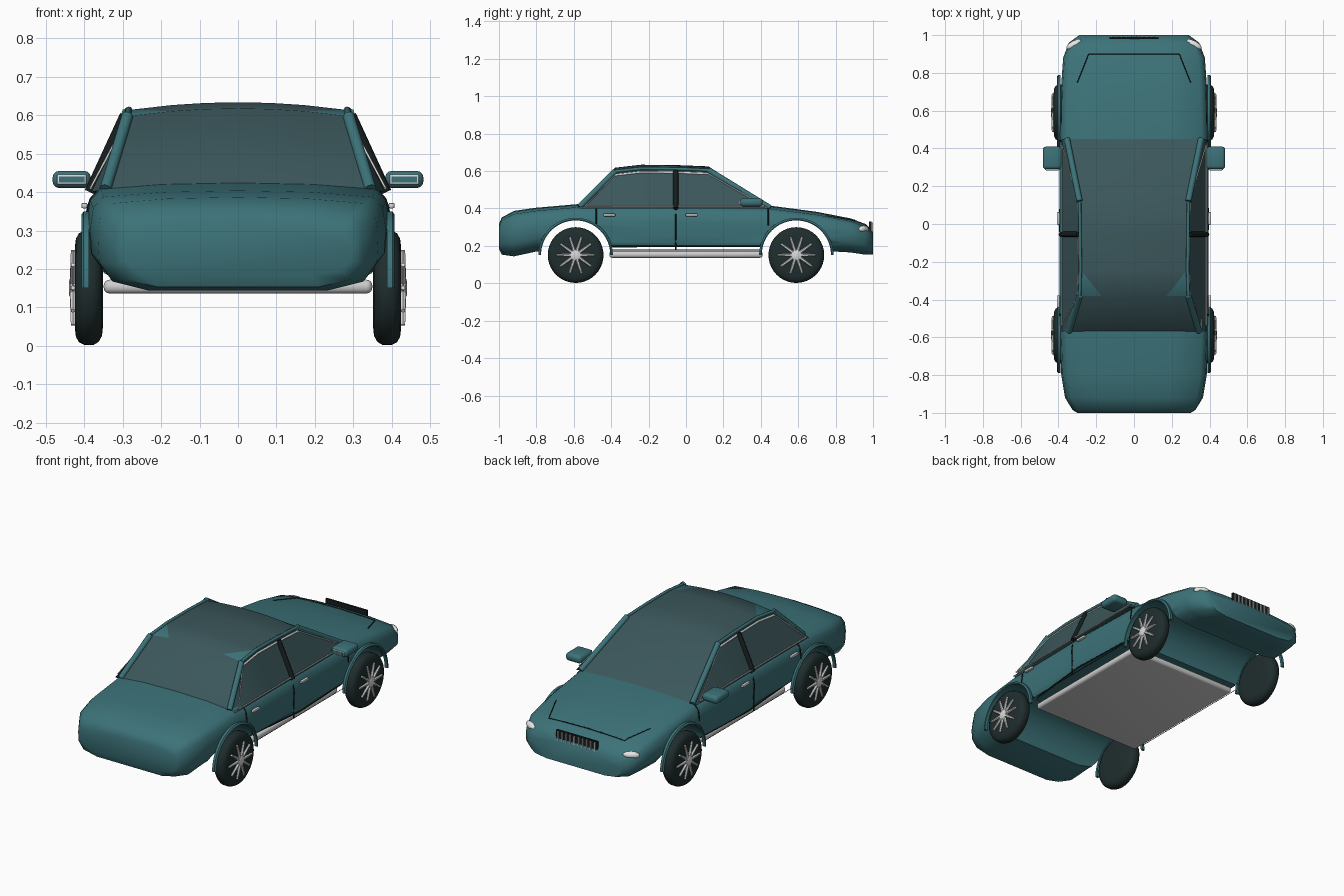
import bpy, bmesh, math
from mathutils import Vector, Matrix
from mathutils.bvhtree import BVHTree

if "Cube" in bpy.data.objects:
    bpy.data.objects.remove(bpy.data.objects["Cube"])


def material(name, r, g, b):
    m = bpy.data.materials.new(name)
    m.use_nodes = True
    m.diffuse_color = (r, g, b, 1)
    m.node_tree.nodes["Principled BSDF"].inputs["Base Color"].default_value = (r, g, b, 1)
    return m


TEAL = material("teal paint", 0.045, 0.17, 0.19)
GLASS = material("tinted glass", 0.044, 0.095, 0.105)
BLACK = material("black trim", 0.008, 0.012, 0.012)
RUBBER = material("tyre rubber", 0.014, 0.026, 0.026)
CHROME = material("chrome", 0.7, 0.7, 0.7)
FLOOR = material("underbody grey", 0.62, 0.62, 0.62)
LAMP = material("lamp white", 0.85, 0.85, 0.85)


def select(ob):
    bpy.ops.object.select_all(action='DESELECT')
    ob.select_set(True)
    bpy.context.view_layer.objects.active = ob


def finish(name, bm, mat, angle=35):
    bmesh.ops.recalc_face_normals(bm, faces=bm.faces)
    me = bpy.data.meshes.new(name)
    bm.to_mesh(me)
    bm.free()
    ob = bpy.data.objects.new(name, me)
    bpy.context.collection.objects.link(ob)
    me.materials.append(mat)
    select(ob)
    if angle:
        bpy.ops.object.shade_smooth_by_angle(angle=math.radians(angle))
    return ob


def grid(bm, rows, closed=False):
    """Skin a list of equal-length point rows."""
    vs = [[bm.verts.new(p) for p in row] for row in rows]
    n = len(rows[0])
    for a, b in zip(vs, vs[1:]):
        for i in range(n if closed else n - 1):
            j = (i + 1) % n
            bm.faces.new((a[i], a[j], b[j], b[i]))
    return vs


def box(name, centre, size, mat, bevel=0.0, segments=2):
    bm = bmesh.new()
    bmesh.ops.create_cube(bm, size=1, matrix=Matrix.Translation(centre) @ Matrix.Diagonal((*size, 1)))
    if bevel:
        bmesh.ops.bevel(bm, geom=bm.edges[:], offset=bevel, segments=segments, affect='EDGES', profile=0.5)
    return finish(name, bm, mat)


def tube(name, points, radius, mat):
    cu = bpy.data.curves.new(name, 'CURVE')
    cu.dimensions = '3D'
    cu.bevel_depth = radius
    cu.bevel_resolution = 2
    cu.use_fill_caps = True
    sp = cu.splines.new('POLY')
    sp.points.add(len(points) - 1)
    for p, co in zip(sp.points, points):
        p.co = (*co, 1)
    ob = bpy.data.objects.new(name, cu)
    bpy.context.collection.objects.link(ob)
    cu.materials.append(mat)
    select(ob)
    bpy.ops.object.convert(target='MESH')


def lathe_x(bm, profile, centre, steps=40):
    """Revolve (x, radius) pairs around the x axis."""
    rows = []
    for x, r in profile:
        rows.append([(centre[0] + x, centre[1] + r * math.cos(t), centre[2] + r * math.sin(t))
                     for t in (math.tau * k / steps for k in range(steps))])
    vs = grid(bm, rows, closed=True)
    bm.faces.new(vs[0])
    bm.faces.new(vs[-1])


# Lower body: sections lofted along the length
AXLE, HUB_Z, TYRE_R = 0.59, 0.151, 0.149
STATIONS = [  # y, half width, bottom, top
    (-1.0, .30, .185, .305), (-.985, .325, .153, .34), (-.92, .365, .144, .375),
    (-.8, .385, .17, .392), (-.57, .393, .19, .412), (0, .395, .195, .415),
    (.45, .393, .195, .403), (.7, .388, .175, .37), (.88, .375, .165, .335),
    (.96, .345, .153, .305), (1.0, .29, .155, .265)]


def section(y, w, zb, zt):
    h = zt - zb
    tuck = 0.3 * min(1, max(0, abs(y) - .4) / .4)
    half = [(w * (1 - tuck * 1.2), zb), (w * (1 - tuck * .35), zb + .1 * h), (w * .99, zb + .32 * h),
            (w, zb + .6 * h), (w * .98, zt - .15 * h), (w * .91, zt - .02 * h), (w * .5, zt + .008)]
    return ([(x, y, z) for x, z in half] + [(0, y, zt + .012)]
            + [(-x, y, z) for x, z in reversed(half)])


bm = bmesh.new()
ends = grid(bm, [section(*s) for s in STATIONS], closed=True)
bm.faces.new(ends[0])
bm.faces.new(ends[-1])
body = finish("lower_body", bm, TEAL, 0)
for y in (-AXLE, AXLE):
    bm = bmesh.new()
    lathe_x(bm, [(-.6, .187), (.6, .187)], (0, y, HUB_Z), 48)
    cutter = finish("arch_cutter", bm, TEAL, 0)
    cutter.hide_render = True
    mod = body.modifiers.new("wheel_arch", 'BOOLEAN')
    mod.object = cutter
    mod.operation = 'DIFFERENCE'
    mod.solver = 'EXACT'
    select(body)
    bpy.ops.object.modifier_apply(modifier=mod.name)
    bpy.data.objects.remove(cutter)
select(body)
bpy.ops.object.shade_smooth_by_angle(angle=math.radians(50))

bm = bmesh.new()
bm.from_mesh(body.data)
skin = BVHTree.FromBMesh(bm)
bm.free()


def on_side(s, y, z):
    hit = skin.ray_cast(Vector((s, y, z)), Vector((-s, 0, 0)))[0]
    return hit if hit else Vector((s * .393, y, z))


def on_top(x, y):
    return skin.ray_cast(Vector((x, y, 1)), Vector((0, 0, -1)))[0]


# Cabin: windscreen, roof and rear window in one sheet with slanted side glass
CABIN = [  # y, half width, edge height, crown
    (-.57, .345, .408, .012), (-.38, .288, .598, .02), (-.24, .284, .614, .02),
    (-.05, .286, .612, .02), (.12, .288, .605, .02), (.45, .355, .402, .012)]
STEPS = [-1, -.6, -.3, 0, .3, .6, 1]
bm = bmesh.new()
rows = []
for y, w, z, crown in CABIN:
    roof = [(k * w, y, z + crown * (1 - k * k)) for k in STEPS]
    rows.append([(-.382, y, .4)] + roof + [(.382, y, .4)])
grid(bm, rows)


def rear_corner(f):
    c = f.calc_center_median()
    return -.38 < c.y < -.24 and .17 < abs(c.x) < .28 and c.z > .59


# Painted triangles on the rear roof corners
corner = bmesh.ops.triangulate(bm, faces=[f for f in bm.faces if rear_corner(f)])["faces"]
for f in corner:
    f.material_index = int(f.calc_center_median().y < -.31)
cabin = finish("cabin_glass", bm, GLASS, 50)
cabin.data.materials.append(TEAL)

for s, side in ((1, "left"), (-1, "right")):
    # Pillars and roof rail
    edge = [Vector((s * w, y, z)) for y, w, z, c in CABIN]
    tube(side + "_rear_pillar", edge[:2], .016, TEAL)
    tube(side + "_roof_rail", edge[1:5], .009, TEAL)
    tube(side + "_front_pillar", edge[4:], .016, TEAL)
    # Window trim follows the side glass just inside the pillars
    top = [Vector((s * (w + .007), y, z - .02)) for y, w, z, c in CABIN[1:5]]
    low = [Vector((s * .383, y, .412)) for y in (-.54, .42)]
    tube(side + "_window_trim", top, .006, CHROME)
    tube(side + "_rear_window_trim", [low[0], top[0]], .003, CHROME)
    tube(side + "_front_window_trim", [top[-1], low[1]], .003, CHROME)
    tube(side + "_window_sill", low, .004, CHROME)
    tube(side + "_centre_pillar", [(s * .386, -.055, .4), (s * .294, -.055, .6)], .014, BLACK)
    # Door seams and handles
    for y, z0, z1 in ((-.48, .31, .4), (-.055, .178, .4), (.44, .31, .395)):
        seam = [on_side(s, y, z0 + (z1 - z0) * k / 6) for k in range(7)]
        tube(side + "_door_seam", seam, .004, BLACK)
    for z, r in ((.199, .004), (.178, .0015)):
        tube(side + "_door_base_seam", [on_side(s, y, z) for y in (-.4, 0, .4)], r, BLACK)
    for y in (-.41, .03):
        box(side + "_door_handle", (s * .4, y, .365), (.016, .065, .014), CHROME, .004)
    # Door mirror
    box(side + "_mirror", (s * .433, .35, .433), (.1, .12, .045), TEAL, .018, 3)
    box(side + "_mirror_frame", (s * .433, .289, .433), (.076, .006, .026), CHROME, .002)
    box(side + "_mirror_face", (s * .433, .286, .433), (.066, .005, .016), TEAL)
    # Headlamp
    bm = bmesh.new()
    place = Matrix.Translation((s * .318, .95, .289)) @ Matrix.Rotation(-s * .5, 4, 'Z')
    bmesh.ops.create_icosphere(bm, subdivisions=2, radius=1,
                               matrix=place @ Matrix.Diagonal((.046, .02, .02, 1)))
    finish(side + "_headlamp", bm, LAMP)

    for y, end in ((-AXLE, "rear"), (AXLE, "front")):
        # Thin wheel arch flare
        bm = bmesh.new()
        rows = []
        for k in range(33):
            t = math.pi * k / 32
            rows.append([(s * x, y + r * math.cos(t), HUB_Z + r * math.sin(t))
                         for x, r in ((.388, .185), (.406, .185), (.408, .19), (.402, .199), (.388, .199))])
        caps = grid(bm, rows, closed=True)
        bm.faces.new(caps[0])
        bm.faces.new(caps[-1])
        finish(f"{side}_{end}_arch_flare", bm, TEAL)
        # Tyre with flat dark disc
        bm = bmesh.new()
        prof = [(.352, .105), (.354, .125), (.362, .14), (.376, TYRE_R), (.4, TYRE_R),
                (.414, .142), (.422, .128), (.425, .105)]
        lathe_x(bm, [(s * x, r) for x, r in prof], (0, y, HUB_Z))
        finish(f"{side}_{end}_tyre", bm, RUBBER, 50)
        # Hub and ten tapered spokes
        bm = bmesh.new()
        lathe_x(bm, [(s * .41, .028), (s * .436, .028), (s * .44, .018)], (0, y, HUB_Z), 16)
        for k in range(10):
            m = (Matrix.Translation((s * .43, y, HUB_Z)) @ Matrix.Rotation(math.tau * (k + .5) / 10, 4, 'X')
                 @ Matrix.Translation((0, 0, .062)))
            bmesh.ops.create_cone(bm, cap_ends=True, segments=6, radius1=.009, radius2=.006, depth=.08, matrix=m)
        finish(f"{side}_{end}_rim", bm, CHROME)

# Underbody pan with rounded rim, hung just below the doors
box("underbody_pan", (0, 0, .154), (.7, .82, .036), FLOOR, .016, 4)

# Bonnet seam draped on the body
corners = [(-.3, .75), (-.24, .9), (.24, .9), (.3, .75)]
path = []
for (x0, y0), (x1, y1) in zip(corners, corners[1:]):
    path += [on_top(x0 + (x1 - x0) * k / 6, y0 + (y1 - y0) * k / 6) for k in range(6)]
tube("bonnet_seam", path + [on_top(*corners[-1])], .003, BLACK)

# Grille with upright bars
box("grille", (0, .985, .295), (.26, .012, .07), BLACK)
for k in range(10):
    box("grille_bar", (-.117 + k * .026, .993, .295), (.007, .012, .06), FLOOR)
